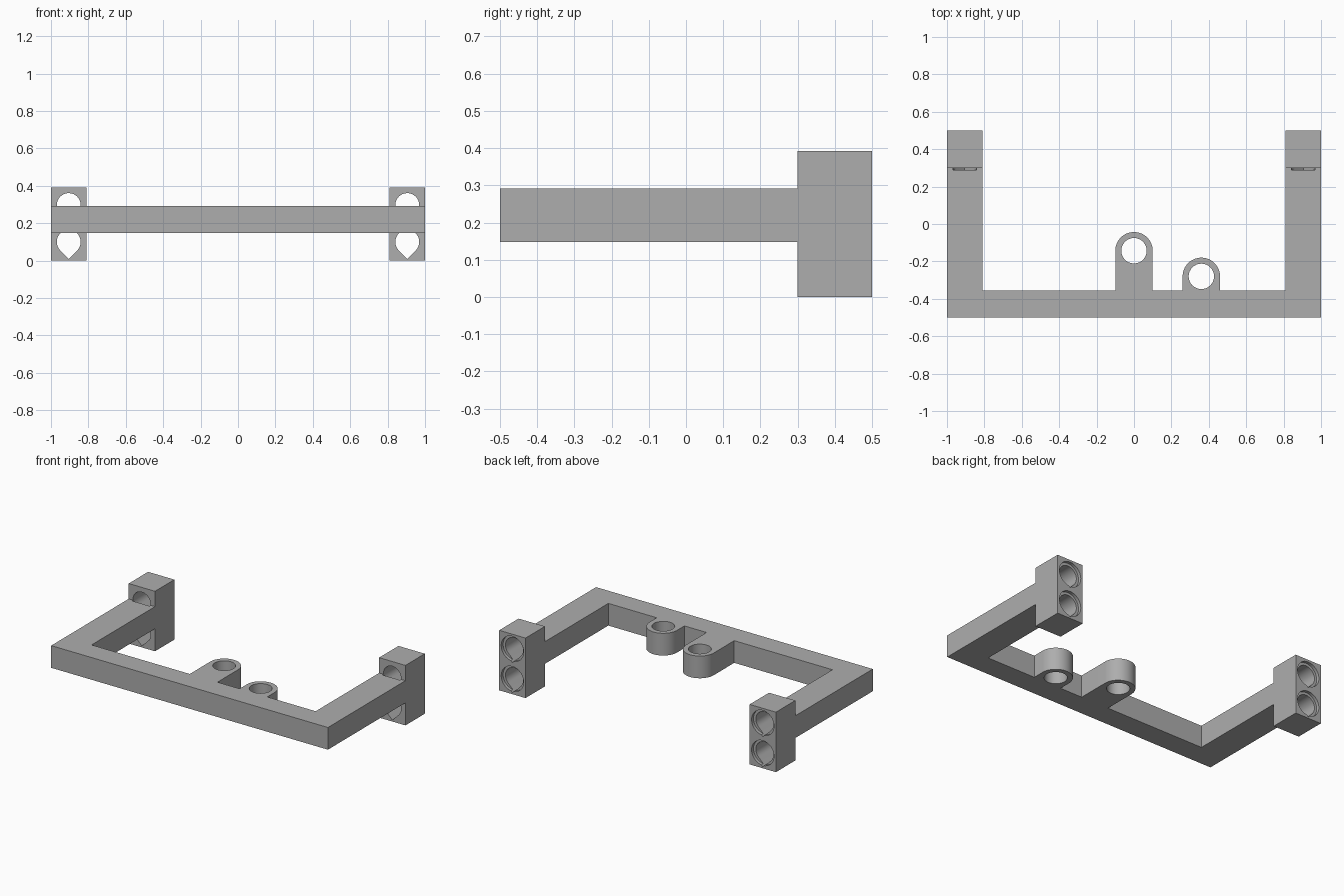
import bpy, bmesh
from math import sin, cos, pi, radians
from mathutils import Vector

cube = bpy.data.objects.get("Cube")
if cube:
    bpy.data.objects.remove(cube)

grey = bpy.data.materials.new("plain grey")
grey.use_nodes = True
COLOUR = (0.42, 0.42, 0.42, 1)
grey.diffuse_color = COLOUR
grey.node_tree.nodes["Principled BSDF"].inputs["Base Color"].default_value = COLOUR


def arc(cx, cy, r, start, end, steps=32):
    angles = [radians(start + (end - start) * i / steps) for i in range(steps + 1)]
    return [(cx + r * cos(a), cy + r * sin(a)) for a in angles]


def prism(name, outline, low, high, axis="z"):
    """Extrude a closed outline along z (outline is x, y) or y (outline is x, z)."""
    place = (lambda p, h: (p[0], p[1], h)) if axis == "z" else (lambda p, h: (p[0], h, p[1]))
    bm = bmesh.new()
    face = bm.faces.new([bm.verts.new(place(p, low)) for p in outline])
    new = bmesh.ops.extrude_face_region(bm, geom=[face])["geom"]
    shift = Vector(place((0, 0), high - low))
    bmesh.ops.translate(bm, vec=shift, verts=[v for v in new if isinstance(v, bmesh.types.BMVert)])
    bmesh.ops.recalc_face_normals(bm, faces=bm.faces)
    mesh = bpy.data.meshes.new(name)
    bm.to_mesh(mesh)
    bm.free()
    mesh.materials.append(grey)
    obj = bpy.data.objects.new(name, mesh)
    bpy.context.collection.objects.link(obj)
    return obj


def finish(obj, cutters):
    """Cut the holes, then smooth the round walls."""
    bpy.ops.object.select_all(action="DESELECT")
    obj.select_set(True)
    bpy.context.view_layer.objects.active = obj
    for cutter in cutters:
        mod = obj.modifiers.new("hole", "BOOLEAN")
        mod.operation, mod.solver, mod.object = "DIFFERENCE", "EXACT", cutter
        bpy.ops.object.modifier_apply(modifier=mod.name)
    bpy.ops.object.shade_smooth_by_angle(angle=radians(30))


INNER, FRONT, BAR_BACK, BLOCK_FRONT, BACK = 0.81, -0.5, -0.355, 0.3, 0.5
LOW, HIGH = 0.147, 0.292
LUGS = [(0.36, -0.28), (0, -0.143)]
LUG_R, LUG_HOLE_R = 0.1, 0.068

# U-shaped frame with two rounded lugs on the crossbar
outline = [(-1, BLOCK_FRONT), (-1, FRONT), (1, FRONT), (1, BLOCK_FRONT),
           (INNER, BLOCK_FRONT), (INNER, BAR_BACK)]
for x, y in LUGS:
    outline += [(x + LUG_R, BAR_BACK)] + arc(x, y, LUG_R, 0, 180) + [(x - LUG_R, BAR_BACK)]
outline += [(-INNER, BAR_BACK), (-INNER, BLOCK_FRONT)]
frame = prism("frame", outline, LOW, HIGH)
lug_cutters = [prism("lug_hole_cutter", arc(x, y, LUG_HOLE_R, 0, 360)[:-1], 0, 0.5)
               for x, y in LUGS]

# End blocks with teardrop bores and round recesses at the back
all_bores = []
for side, label in ((1, "left"), (-1, "right")):
    x = side * (1 + INNER) / 2
    half = (1 - INNER) / 2
    block = prism(label + "_end_block",
                  [(x - half, 0), (x + half, 0), (x + half, 0.392), (x - half, 0.392)],
                  BLOCK_FRONT, BACK, "y")
    bores, recesses = [], []
    for z in (0.1, 0.297):
        r = 0.064
        teardrop = arc(x, z, r, -45, 225) + [(x, z - r * 2 ** 0.5)]
        bores.append(prism("bore_cutter", teardrop, BLOCK_FRONT - 0.012, BACK + 0.1, "y"))
        recesses.append(prism("recess_cutter", arc(x, z, 0.081, 0, 360)[:-1],
                              BACK - 0.02, BACK + 0.1, "y"))
    finish(block, bores + recesses)
    all_bores += bores + recesses

finish(frame, lug_cutters + all_bores)

# Cutters are no longer needed
for cutter in lug_cutters + all_bores:
    bpy.data.objects.remove(cutter)
